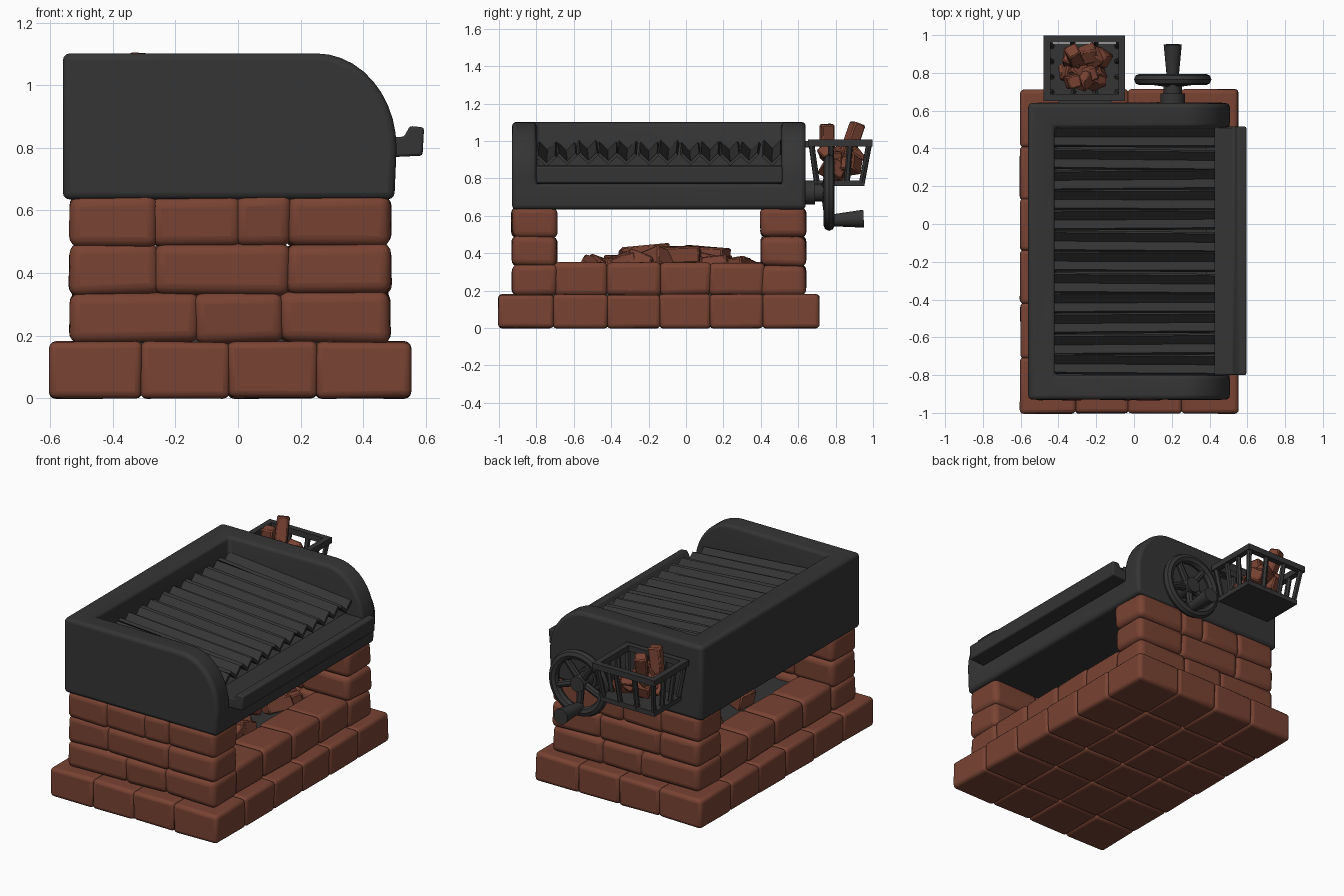
import bpy, bmesh, math, random
from mathutils import Vector, Matrix, Euler

if "Cube" in bpy.data.objects:
    bpy.data.objects.remove(bpy.data.objects["Cube"])

random.seed(4)


def material(name, rgb):
    m = bpy.data.materials.new(name)
    m.diffuse_color = (*rgb, 1)
    m.use_nodes = True
    m.node_tree.nodes["Principled BSDF"].inputs["Base Color"].default_value = m.diffuse_color
    return m


IRON = material("dark_iron", (0.035, 0.035, 0.035))
BRICK = material("red_brick", (0.19, 0.056, 0.033))


def finish(name, bm, mat, bevel=0, segs=3):
    bmesh.ops.recalc_face_normals(bm, faces=bm.faces)
    me = bpy.data.meshes.new(name)
    bm.to_mesh(me)
    bm.free()
    ob = bpy.data.objects.new(name, me)
    bpy.context.collection.objects.link(ob)
    me.materials.append(mat)
    if bevel:
        b = ob.modifiers.new("bevel", "BEVEL")
        b.width, b.segments, b.limit_method = bevel, segs, "ANGLE"
        b.angle_limit = math.radians(40)
    bpy.ops.object.select_all(action="DESELECT")
    ob.select_set(True)
    bpy.context.view_layer.objects.active = ob
    bpy.ops.object.shade_smooth_by_angle(angle=math.radians(40))
    return ob


def box(bm, lo, hi, jitter=0, rot=None):
    lo, hi = Vector(lo), Vector(hi)
    mid, size = (lo + hi) / 2, hi - lo
    mat = Matrix.Translation(mid) @ (rot or Matrix()) @ Matrix.Diagonal((*size, 1))
    vs = bmesh.ops.create_cube(bm, size=1, matrix=mat)["verts"]
    for v in vs:
        v.co += Vector(random.uniform(-jitter, jitter) for _ in range(3))


def prism(bm, profile, y0, y1):
    a = [bm.verts.new((x, y0, z)) for x, z in profile]
    b = [bm.verts.new((x, y1, z)) for x, z in profile]
    n = len(a)
    bm.faces.new(a)
    bm.faces.new(b[::-1])
    for i in range(n):
        bm.faces.new((a[i], b[i], b[(i + 1) % n], a[(i + 1) % n]))


def bar(bm, p, q, r1, r2=None, sides=8):
    p, q = Vector(p), Vector(q)
    d = q - p
    mat = Matrix.Translation((p + q) / 2) @ d.to_track_quat("Z", "Y").to_matrix().to_4x4()
    bmesh.ops.create_cone(bm, cap_ends=True, segments=sides, radius1=r1,
                          radius2=r1 if r2 is None else r2, depth=d.length, matrix=mat)


# brick base: 4 x 6 slabs
bm = bmesh.new()
xs = [-0.6, -0.31, -0.03, 0.25, 0.55]
ys = [-1, -0.71, -0.42, -0.14, 0.13, 0.41, 0.71]
for i in range(4):
    for j in range(6):
        box(bm, (xs[i] - 0.003, ys[j] - 0.003, 0), (xs[i + 1] + 0.003, ys[j + 1] + 0.003, 0.18), 0.003)
finish("brick_base", bm, BRICK, 0.022)

# two brick pillars, three staggered courses each
rows = [[-0.53, -0.13, 0.14, 0.48], [-0.53, -0.26, 0.16, 0.48], [-0.53, -0.27, 0.0, 0.16, 0.48]]
for name, y0, y1 in (("front_pillar", -0.93, -0.69), ("back_pillar", 0.4, 0.64)):
    bm = bmesh.new()
    for k, row in enumerate(rows):
        z = 0.175 + 0.155 * k
        for a, b in zip(row, row[1:]):
            box(bm, (a - 0.008, y0, z), (b + 0.008, y1, z + 0.163), 0.006)
    finish(name, bm, BRICK, 0.035, 4)

# low curbs along both open sides
for name, x0, x1 in (("right_curb", 0.24, 0.48), ("left_curb", -0.53, -0.29)):
    bm = bmesh.new()
    cy = [-0.7, -0.42, -0.14, 0.13, 0.42]
    for a, b in zip(cy, cy[1:]):
        box(bm, (x0, a - 0.005, 0.175), (x1, b + 0.005, 0.35), 0.006)
    finish(name, bm, BRICK, 0.03)

# ash bed and chunks in the fire pit
bm = bmesh.new()
box(bm, (-0.32, -0.72, 0.17), (0.27, 0.43, 0.29))
finish("ash_bed", bm, IRON)


def chunk(bm, c, s, tilt):
    rot = Euler([random.uniform(-t, t) for t in tilt]).to_matrix().to_4x4()
    c, s = Vector(c), Vector(s) / 2
    box(bm, c - s, c + s, 0.008, rot)


bm = bmesh.new()
for i in range(22):
    y = random.uniform(-0.55, 0.3)
    x = random.uniform(-0.24, 0.19)
    z = 0.31 + 0.06 * max(0, 1 - abs(y + 0.1) / 0.45)
    chunk(bm, (x, y, z), (0.13, 0.16, 0.09), (0.35, 0.35, 3))
for x, y in ((-0.1, -0.22), (0.06, -0.05), (-0.05, 0.1)):
    chunk(bm, (x, y, 0.395), (0.14, 0.25, 0.08), (0.12, 0.15, 0.5))
finish("fire_pit_chunks", bm, BRICK, 0.008, 1)

# iron body: rounded side profile with the grill cavity cut out
prof = [(-0.56, 0.635), (0.5, 0.635)]
for i in range(11):
    t = math.pi / 2 * i / 10
    prof.append((0.25 + 0.257 * math.cos(t), 0.80 + 0.302 * math.sin(t)))
prof.append((-0.56, 1.102))
bm = bmesh.new()
prism(bm, prof, -0.93, 0.64)
body = finish("grill_body", bm, IRON)
bm = bmesh.new()
box(bm, (-0.42, -0.8, 0.77), (0.8, 0.51, 1.3))
cutter = finish("cavity_cutter", bm, IRON)
cutter.hide_render = True
cutter.hide_viewport = True
cut = body.modifiers.new("cavity", "BOOLEAN")
cut.operation, cut.object, cut.solver = "DIFFERENCE", cutter, "EXACT"
bv = body.modifiers.new("soft_edges", "BEVEL")
bv.width, bv.segments, bv.limit_method = 0.022, 3, "ANGLE"
bv.angle_limit = math.radians(40)
while body.modifiers[0].name != "cavity":   # keep smoothing last
    body.modifiers.move(0, len(body.modifiers) - 1)

# grease gutter along the open edge
bm = bmesh.new()
prism(bm, [(0.38, 0.765), (0.59, 0.775), (0.595, 0.865), (0.55, 0.87), (0.53, 0.835), (0.38, 0.835)], -0.8, 0.515)
finish("grease_gutter", bm, IRON, 0.008, 2)

# sloped V-shaped grate slats
bm = bmesh.new()
n, y0, y1 = 12, -0.8, 0.51
w = (y1 - y0) / n
for i in range(n):
    c = y0 + w * (i + 0.5) + random.uniform(-0.006, 0.006)
    section = [(-w / 2, 0.055), (0, 0.005), (w / 2, 0.055), (w / 2 - 0.01, 0.07), (0, 0.026), (-w / 2 + 0.01, 0.07)]
    ends = []
    for x, z in ((-0.43, 0.93), (0.43, 0.865)):
        dz, dy = random.uniform(-0.008, 0.008), random.uniform(-0.006, 0.006)
        ends.append([bm.verts.new((x, c + dy + a, z + dz + b)) for a, b in section])
    a, b = ends
    bm.faces.new(a)
    bm.faces.new(b[::-1])
    for k in range(6):
        m = (k + 1) % 6
        bm.faces.new((a[k], b[k], b[m], a[m]))
finish("grate_slats", bm, IRON)

# crank wheel: rim, spokes, hub and handle
C = Vector((0.205, 0.765, 0.725))
bm = bmesh.new()
R, r, N, M = 0.175, 0.03, 32, 8
ring = []
for i in range(N):
    t = 2 * math.pi * i / N
    d = Vector((math.cos(t), 0, math.sin(t)))
    ring.append([bm.verts.new(C + d * (R + r * math.cos(2 * math.pi * j / M))
                              + Vector((0, r * math.sin(2 * math.pi * j / M), 0))) for j in range(M)])
for i in range(N):
    for j in range(M):
        a, b = ring[i], ring[(i + 1) % N]
        bm.faces.new((a[j], b[j], b[(j + 1) % M], a[(j + 1) % M]))
for i in range(5):
    t = -math.pi / 2 + 2 * math.pi * i / 5
    bar(bm, C + Vector((0, -0.02, 0)), C + R * Vector((math.cos(t), 0, math.sin(t))), 0.024, 0.02)
bar(bm, (C.x, 0.63, C.z), (C.x, 0.69, C.z), 0.065, sides=16)
bar(bm, (C.x, 0.68, C.z), (C.x, 0.79, C.z), 0.048, sides=16)
bar(bm, (C.x, 0.76, 0.575), (C.x, 0.95, 0.585), 0.03, 0.048, 12)
finish("crank_wheel", bm, IRON)

# hanging fuel basket: flared bars between rim and floor
bm = bmesh.new()
top = [(-0.46, 0.67), (-0.065, 0.67), (-0.065, 0.98), (-0.46, 0.98)]
low = [(-0.435, 0.70), (-0.09, 0.70), (-0.09, 0.94), (-0.435, 0.94)]
box(bm, (-0.45, 0.685, 0.76), (-0.075, 0.955, 0.79))
for i in range(4):
    j = (i + 1) % 4
    (ax, ay), (bx, by) = top[i], top[j]
    box(bm, (min(ax, bx) - 0.018, min(ay, by) - 0.018, 0.972), (max(ax, bx) + 0.018, max(ay, by) + 0.018, 1.008))
    for f in (0, 1 / 3, 2 / 3):
        p = Vector((*low[i], 0.775)).lerp(Vector((*low[j], 0.775)), f)
        q = Vector((*top[i], 0.99)).lerp(Vector((*top[j], 0.99)), f)
        bar(bm, p, q, 0.016, sides=6)
box(bm, (-0.40, 0.62, 0.965), (-0.12, 0.67, 1.0))
finish("fuel_basket", bm, IRON)

# fuel chunks in the basket, two of them sticking out
bm = bmesh.new()
for i in range(16):
    c = (random.uniform(-0.34, -0.17), random.uniform(0.76, 0.9), 0.83 + 0.1 * (i / 15))
    chunk(bm, c, (0.09, 0.08, 0.08), (0.8, 0.8, 3))
box(bm, (-0.36, 0.72, 0.9), (-0.29, 0.79, 1.09), 0.004, Euler((0.05, 0.1, 0.3)).to_matrix().to_4x4())
box(bm, (-0.35, 0.85, 0.9), (-0.28, 0.92, 1.1), 0.004, Euler((-0.35, 0.05, 0.5)).to_matrix().to_4x4())
finish("basket_chunks", bm, BRICK, 0.008, 1)
